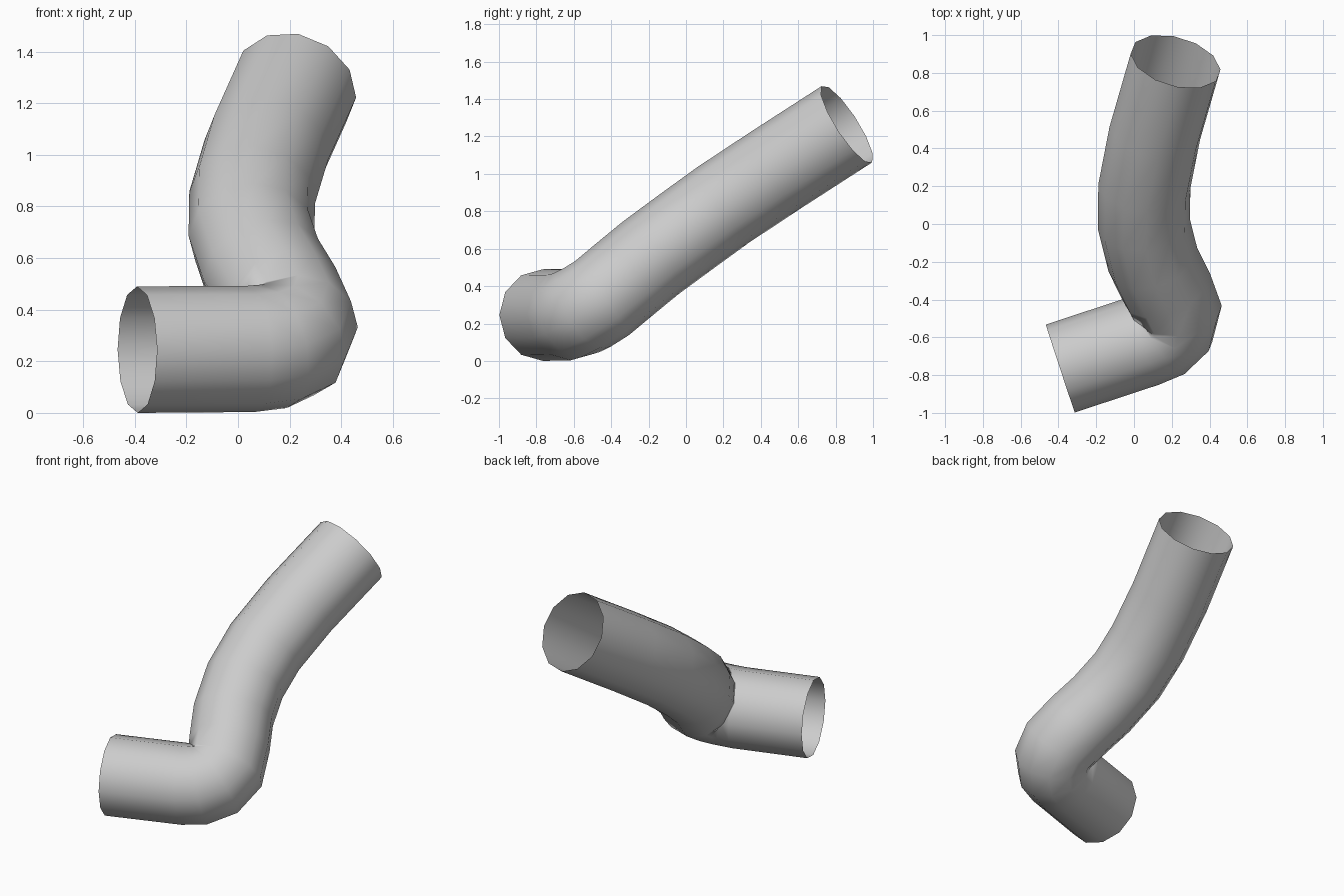
import bpy, bmesh, math
from mathutils import Vector

cube = bpy.data.objects.get("Cube")
if cube:
    bpy.data.objects.remove(cube, do_unlink=True)

SIDES, RADIUS = 12, 0.245

# Centreline of the pipe, from the low open end to the high one
path = [Vector(p) for p in (
    (-0.39, -0.765, 0.245), (0.05, -0.62, 0.248), (0.14, -0.585, 0.258),
    (0.20, -0.53, 0.285), (0.22, -0.45, 0.335), (0.17, -0.33, 0.435),
    (0.10, -0.19, 0.55), (0.052, 0.0, 0.69), (0.055, 0.20, 0.835),
    (0.11, 0.48, 1.02), (0.22, 0.86, 1.265))]


def direction(i):
    """Average of the directions into and out of a path point."""
    total = Vector()
    if i > 0:
        total += (path[i] - path[i - 1]).normalized()
    if i < len(path) - 1:
        total += (path[i + 1] - path[i]).normalized()
    return total.normalized()


# Sweep a ring along the path without twisting it
bm = bmesh.new()
rings = []
tangent, up = direction(0), Vector((0, 0, 1))
for i, point in enumerate(path):
    new_tangent = direction(i)
    up = tangent.rotation_difference(new_tangent) @ up
    tangent = new_tangent
    up = (up - tangent * up.dot(tangent)).normalized()
    side = tangent.cross(up)
    angles = [math.tau * k / SIDES for k in range(SIDES)]
    rings.append([bm.verts.new(point + RADIUS * (up * math.cos(a) + side * math.sin(a)))
                  for a in angles])

# Skin the rings, leaving both ends open
for a, b in zip(rings, rings[1:]):
    for k in range(SIDES):
        n = (k + 1) % SIDES
        bm.faces.new((a[k], a[n], b[n], b[k])).smooth = True
bmesh.ops.recalc_face_normals(bm, faces=bm.faces)

mesh = bpy.data.meshes.new("bent_pipe")
bm.to_mesh(mesh)
bm.free()
pipe = bpy.data.objects.new("bent_pipe", mesh)
bpy.context.collection.objects.link(pipe)

# Light grey
grey = bpy.data.materials.new("light_grey")
grey.use_nodes = True
colour = (0.6, 0.6, 0.6, 1)
grey.diffuse_color = colour
grey.node_tree.nodes["Principled BSDF"].inputs["Base Color"].default_value = colour
mesh.materials.append(grey)
